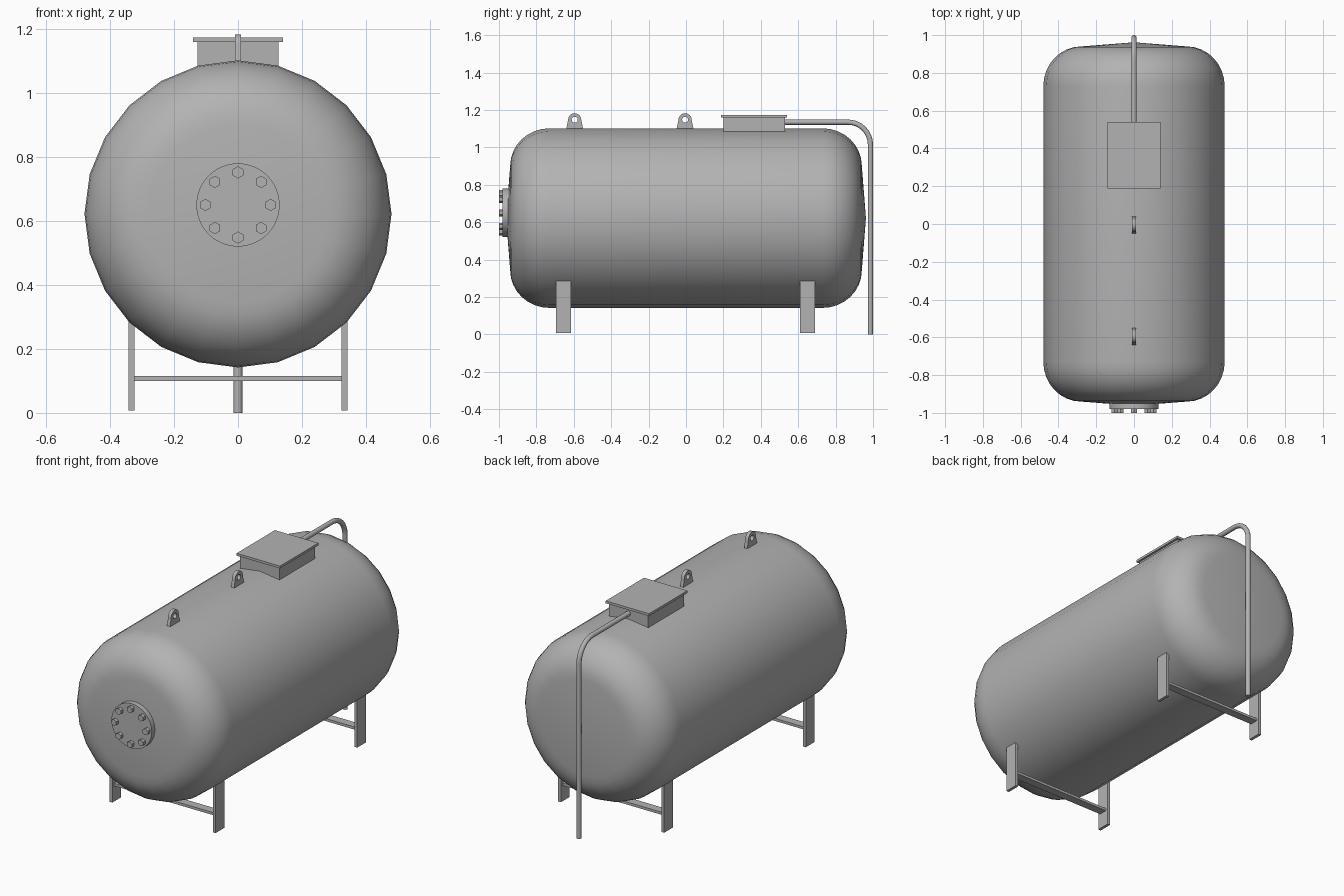
import bpy, bmesh
from math import sin, cos, pi, radians
from mathutils import Matrix, Vector

cube = bpy.data.objects.get("Cube")
if cube:
    bpy.data.objects.remove(cube)

# One plain grey steel for everything
steel = bpy.data.materials.new("grey steel")
steel.use_nodes = True
grey = (0.45, 0.45, 0.45, 1)
steel.diffuse_color = grey
steel.node_tree.nodes["Principled BSDF"].inputs["Base Color"].default_value = grey


def finish(name, bm, smooth=None):
    bmesh.ops.recalc_face_normals(bm, faces=bm.faces)
    mesh = bpy.data.meshes.new(name)
    bm.to_mesh(mesh)
    bm.free()
    mesh.materials.append(steel)
    obj = bpy.data.objects.new(name, mesh)
    bpy.context.collection.objects.link(obj)
    if smooth:
        bpy.ops.object.select_all(action='DESELECT')
        obj.select_set(True)
        bpy.context.view_layer.objects.active = obj
        bpy.ops.object.shade_smooth_by_angle(angle=radians(smooth))
    return obj


def box(name, low, high):
    low, high = Vector(low), Vector(high)
    bm = bmesh.new()
    place = Matrix.Translation((low + high) / 2) @ Matrix.Diagonal((*(high - low), 1))
    bmesh.ops.create_cube(bm, size=1, matrix=place)
    return finish(name, bm)


def disc(name, x, z, y0, y1, radius, sides, turn=0, smooth=None):
    bm = bmesh.new()
    place = (Matrix.Translation((x, (y0 + y1) / 2, z))
             @ Matrix.Rotation(pi / 2, 4, 'X') @ Matrix.Rotation(turn, 4, 'Z'))
    bmesh.ops.create_cone(bm, cap_ends=True, segments=sides, radius1=radius,
                          radius2=radius, depth=y1 - y0, matrix=place)
    return finish(name, bm, smooth)


# Tank: lathed profile with rounded shoulders and shallow conical ends
axis_z = 0.622
shoulder = [(0.28 + 0.2 * cos(a), 0.73 + 0.21 * sin(a))
            for a in (i * pi / 16 for i in range(9))]
half = shoulder + [(0, 0.962)]
profile = [(r, -y) for r, y in reversed(half)] + half
bm = bmesh.new()
verts = [bm.verts.new((0, y, axis_z + r)) for r, y in profile]
edges = [bm.edges.new(pair) for pair in zip(verts, verts[1:])]
bmesh.ops.spin(bm, geom=verts + edges, cent=(0, 0, axis_z), axis=(0, 1, 0),
               angle=2 * pi, steps=24, use_duplicate=False)
bmesh.ops.remove_doubles(bm, verts=bm.verts, dist=0.0005)
finish("tank", bm, 40)

# Front flange with a ring of hex bolts
flange_z = 0.65
disc("front_flange", 0, flange_z, -0.98, -0.94, 0.13, 48, smooth=30)
for i in range(8):
    a = i * pi / 4
    disc(f"flange_bolt_{i + 1}", 0.102 * cos(a), flange_z + 0.102 * sin(a),
         -1.0, -0.975, 0.019, 6)

# Top hatch
box("hatch_box", (-0.127, 0.2, 1.06), (0.127, 0.53, 1.162))
box("hatch_lid", (-0.14, 0.187, 1.16), (0.14, 0.54, 1.174))


# Lifting lugs: tapered plates with a rounded top and an eye
def lug(name, y):
    eye_z, steps = 1.148, 24
    bm = bmesh.new()
    outer, inner = [], []
    for i in range(steps):
        a = 2 * pi * i / steps
        c, s = cos(a), sin(a)
        inner.append((y + 0.016 * c, eye_z + 0.016 * s))
        if s > -0.01:
            outer.append((y + 0.035 * c, eye_z + 0.035 * s))
        else:
            reach = min(0.053 / -s, 0.046 / max(abs(c), 0.01))
            drop = -reach * s
            spread = 0.035 + 0.011 * drop / 0.053
            outer.append((y + max(-spread, min(spread, reach * c)), eye_z - drop))
    rings = [[bm.verts.new((x, py, pz)) for py, pz in ring]
             for x, ring in ((-0.01, outer), (0.01, outer), (0.01, inner), (-0.01, inner))]
    for ring, following in zip(rings, rings[1:] + rings[:1]):
        for i in range(steps):
            j = (i + 1) % steps
            bm.faces.new((ring[i], ring[j], following[j], following[i]))
    finish(name, bm, 30)


lug("front_lifting_lug", -0.595)
lug("middle_lifting_lug", -0.005)

# Legs and cross braces
for end, y in (("front", -0.655), ("rear", 0.65)):
    for side, sign in (("left", 1), ("right", -1)):
        xs = sorted((sign * 0.324, sign * 0.342))
        box(f"{end}_{side}_leg", (xs[0], y - 0.04, 0.008), (xs[1], y + 0.04, 0.285))
    box(f"{end}_cross_brace", (-0.325, y - 0.025, 0.1), (0.325, y + 0.025, 0.115))

# Vent pipe: out of the hatch, over the rear end and down to the ground
bend, pipe_y, pipe_z = 0.12, 0.986, 1.135
path = [(0, 0.52, pipe_z)]
for i in range(9):
    a = pi / 2 * (1 - i / 8)
    path.append((0, pipe_y - bend + bend * cos(a), pipe_z - bend + bend * sin(a)))
path.append((0, pipe_y, 0))
sides = 16
bm = bmesh.new()
rings = []
for i, point in enumerate(path):
    before, after = path[max(i - 1, 0)], path[min(i + 1, len(path) - 1)]
    along = (Vector(after) - Vector(before)).normalized()
    if i == 1:
        along = Vector((0, 1, 0))
    if i == len(path) - 2:
        along = Vector((0, 0, -1))
    across = Vector((1, 0, 0))
    up = along.cross(across)
    rings.append([bm.verts.new(Vector(point) + 0.014 * (across * cos(t) + up * sin(t)))
                  for t in (2 * pi * k / sides for k in range(sides))])
for ring, following in zip(rings, rings[1:]):
    for i in range(sides):
        j = (i + 1) % sides
        bm.faces.new((ring[i], ring[j], following[j], following[i]))
bm.faces.new(rings[0])
bm.faces.new(rings[-1])
finish("vent_pipe", bm, 40)
